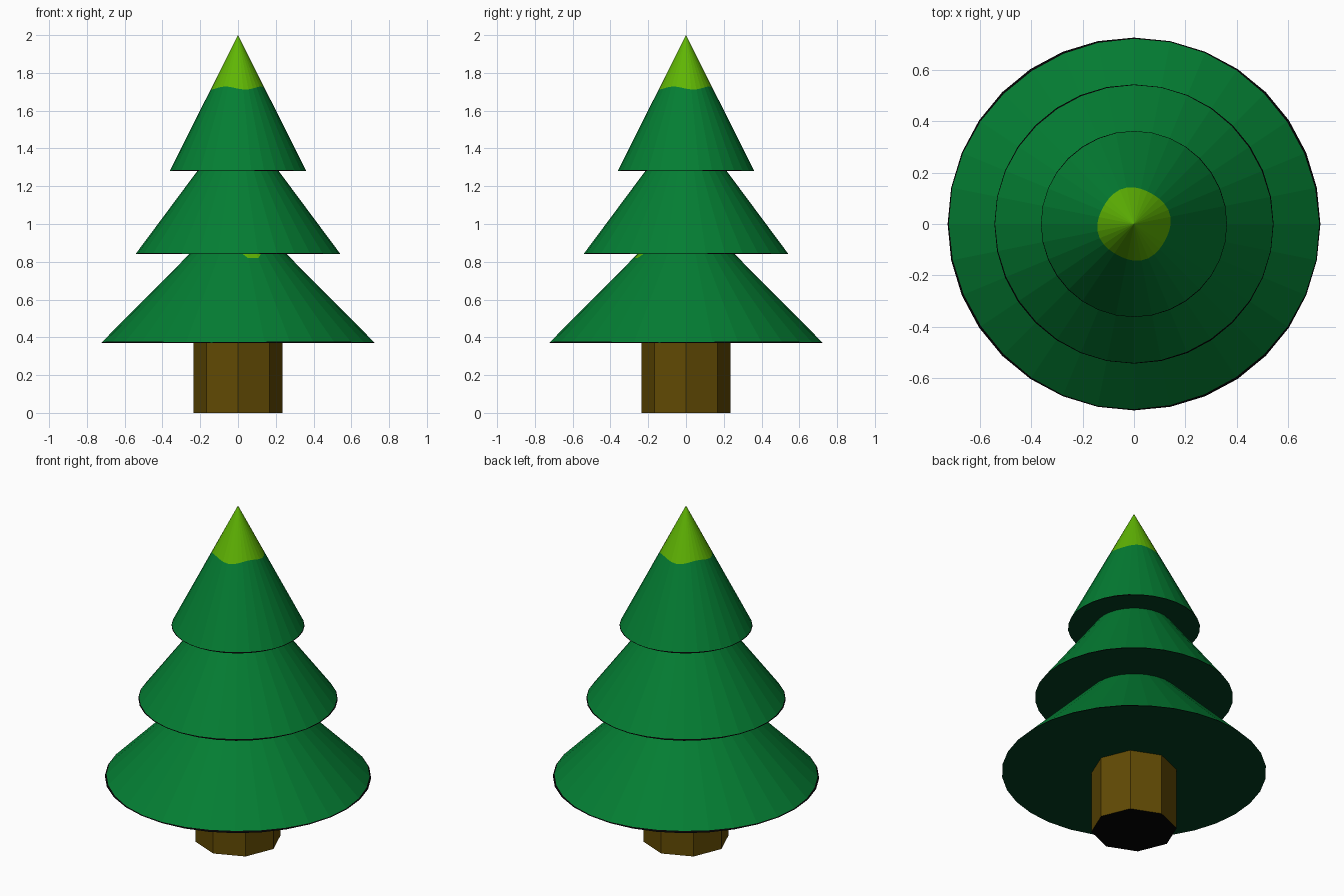
import bpy
import bmesh
import math

if "Cube" in bpy.data.objects:
    bpy.data.objects.remove(bpy.data.objects["Cube"])


def material(name, rgb):
    """Flat material from 0-255 sRGB values, stored as linear."""
    lin = [((c / 255 + 0.055) / 1.055) ** 2.4 if c > 10 else c / 255 / 12.92 for c in rgb]
    mat = bpy.data.materials.new(name)
    mat.diffuse_color = (*lin, 1)
    mat.use_nodes = True
    mat.node_tree.nodes["Principled BSDF"].inputs["Base Color"].default_value = mat.diffuse_color
    return mat


GREEN = material("pine green", (4, 126, 51))
LIME = material("lime green", (96, 182, 4))
SHADE = material("dark green", (2, 62, 32))
BROWN = material("bark brown", (97, 74, 4))
BLACK = material("black", (3, 3, 3))
DIP = math.radians(-74)  # direction in which the lime tip reaches lowest


def finish(bm, name, mats):
    bmesh.ops.recalc_face_normals(bm, faces=bm.faces)
    mesh = bpy.data.meshes.new(name)
    bm.to_mesh(mesh)
    bm.free()
    for m in mats:
        mesh.materials.append(m)
    obj = bpy.data.objects.new(name, mesh)
    bpy.context.collection.objects.link(obj)
    return obj


def wavy(a):
    """Four-fold wavy lime edge."""
    return 0.389 + 0.011 * math.cos(4 * (a - DIP))


def single_dip(a):
    """Lime edge hidden under the tier above, except one patch at the front."""
    return 0.385 if math.cos(a - DIP) > math.cos(math.radians(8)) else 0.33


def foliage(name, z0, radius, height, tip_edge, rim_width, sides=32):
    """Cone with a dark underside, thin black rim and lime tip, on one straight slope."""
    bm = bmesh.new()
    angles = [2 * math.pi * i / sides for i in range(sides)]

    def ring(t_of):  # t is the fraction of the way down from the apex
        return [bm.verts.new((radius * t_of(a) * math.cos(a),
                              radius * t_of(a) * math.sin(a),
                              z0 + height * (1 - t_of(a)))) for a in angles]

    base = ring(lambda a: 1.0)
    rim = ring(lambda a: 1 - rim_width * (1 + 0.4 * math.cos(4 * (a - 0.6))))
    tip = ring(tip_edge)
    apex = bm.verts.new((0, 0, z0 + height))
    bm.faces.new(base[::-1]).material_index = 3  # underside
    for i in range(sides):
        j = (i + 1) % sides
        bm.faces.new((base[i], base[j], rim[j], rim[i])).material_index = 2
        bm.faces.new((rim[i], rim[j], tip[j], tip[i])).material_index = 0
        bm.faces.new((tip[i], tip[j], apex)).material_index = 1
    return finish(bm, name, [GREEN, LIME, BLACK, SHADE])


# Three foliage tiers
foliage("lower_foliage", 0.37, 0.725, 0.73, single_dip, 0.009)
foliage("middle_foliage", 0.84, 0.543, 0.73, lambda a: 0.37, 0.007)
foliage("upper_foliage", 1.28, 0.362, 0.72, wavy, 0.006)

# Octagonal trunk with a black bottom
bm = bmesh.new()
bmesh.ops.create_cone(bm, cap_ends=True, segments=8, radius1=0.235, radius2=0.235, depth=0.4)
bmesh.ops.translate(bm, vec=(0, 0, 0.2), verts=bm.verts)
bm.normal_update()
for f in bm.faces:
    f.material_index = 1 if f.normal.z < -0.5 else 0
finish(bm, "trunk", [BROWN, BLACK])
